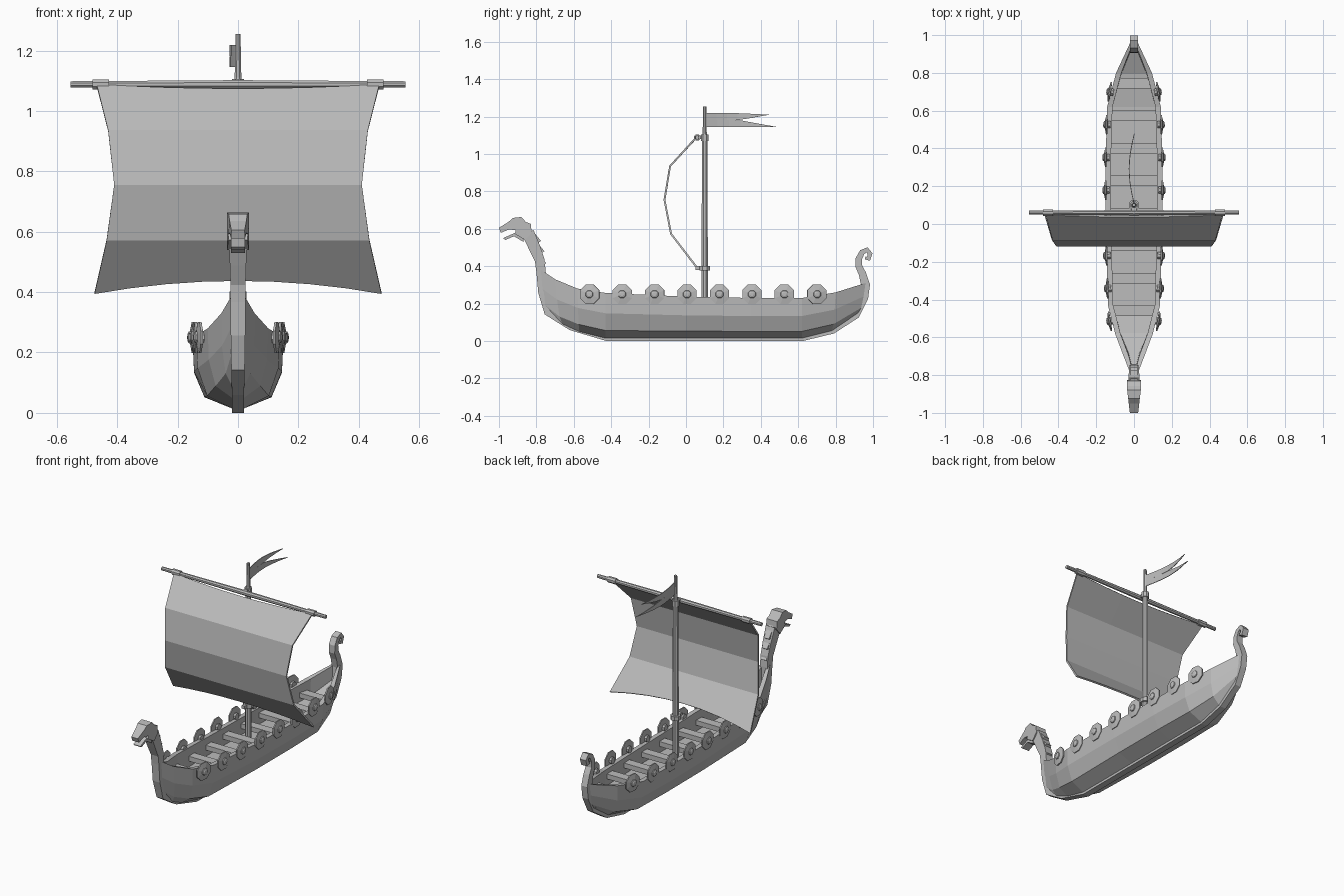
import bpy, bmesh, math
from mathutils import Vector, Matrix

cube = bpy.data.objects.get("Cube")
if cube:
    bpy.data.objects.remove(cube, do_unlink=True)

wood = bpy.data.materials.new("plain_grey")
wood.use_nodes = True
grey = (0.5, 0.5, 0.5, 1)
wood.diffuse_color = grey
wood.node_tree.nodes["Principled BSDF"].inputs["Base Color"].default_value = grey


def make_object(name, bm):
    bmesh.ops.recalc_face_normals(bm, faces=bm.faces)
    mesh = bpy.data.meshes.new(name)
    bm.to_mesh(mesh)
    bm.free()
    mesh.materials.append(wood)
    obj = bpy.data.objects.new(name, mesh)
    bpy.context.collection.objects.link(obj)
    return obj


def loft(name, rings, closed=True):
    """Skin a row of matching rings; closed rings also get end caps."""
    bm = bmesh.new()
    rows = [[bm.verts.new(p) for p in ring] for ring in rings]
    count = len(rows[0])
    for a, b in zip(rows, rows[1:]):
        for i in range(count if closed else count - 1):
            j = (i + 1) % count
            bm.faces.new((a[i], a[j], b[j], b[i]))
    if closed:
        bm.faces.new(rows[0])
        bm.faces.new(rows[-1])
    return make_object(name, bm)


def ribbon(name, path):
    """Box section swept along (y, z, half depth, half width)."""
    rings = []
    for i, (y, z, depth, width) in enumerate(path):
        before, after = path[max(i - 1, 0)], path[min(i + 1, len(path) - 1)]
        along = Vector((after[0] - before[0], after[1] - before[1])).normalized()
        ny, nz = -along.y * depth, along.x * depth
        rings.append([(side * width, y + s * ny, z + s * nz)
                      for side, s in ((-1, -1), (1, -1), (1, 1), (-1, 1))])
    return loft(name, rings)


def slab(name, outline, width):
    """Side outline extruded across the ship; width is a function of y."""
    return loft(name, [[(s * width(y), y, z) for y, z in outline] for s in (-1, 1)])


def turned(name, profile, sides, matrix):
    """Lathe (radius, height) pairs about the local z axis."""
    rings = [[matrix @ Vector((r * math.cos(a), r * math.sin(a), h))
              for a in (math.tau * (k + 0.5) / sides for k in range(sides))]
             for r, h in profile]
    return loft(name, rings)


def lerp(a, b, t):
    return a + (b - a) * t


# Hull stations: rail y, keel y, half beam, rail z, keel z
stations = [
    (-.79, -.745, .02, .39, .16), (-.70, -.66, .055, .33, .09),
    (-.58, -.57, .10, .28, .05), (-.43, -.43, .138, .257, .015),
    (0, 0, .15, .237, .015), (.35, .35, .15, .23, .015),
    (.62, .62, .142, .23, .015), (.80, .78, .095, .26, .055),
    (.96, .92, .02, .31, .15)]


def beam_at(y):
    for a, b in zip(stations, stations[1:]):
        if a[0] <= y <= b[0]:
            return lerp(a[2], b[2], (y - a[0]) / (b[0] - a[0]))
    return 0.02


# Hull: planked outside, rail, inner wall and deck in one skin
rings = []
for rail_y, keel_y, beam, rail_z, keel_z in stations:
    inner = max(beam - 0.028, 0.005)
    deck = max(0.5, (0.13 - keel_z) / (rail_z - keel_z))
    half = [(inner, deck), (inner, 1), (beam, 1), (max(beam * .97, .02), .55),
            (max(beam * .74, .02), .17), (.02, 0)]
    half = [(x, lerp(keel_y, rail_y, t ** .5), lerp(keel_z, rail_z, t)) for x, t in half]
    rings.append(half + [(-x, y, z) for x, y, z in reversed(half)])
loft("hull", rings)

# Keel, stem and neck, sternpost with curl
ribbon("keel_and_stem", [
    (-.845, .58, .033, .03), (-.81, .50, .031, .027), (-.782, .43, .026, .025),
    (-.775, .37, .025, .025), (-.768, .26, .022, .024), (-.74, .155, .02, .022),
    (-.615, .075, .018, .02), (-.425, .018, .018, .02), (.625, .018, .018, .02),
    (.785, .057, .018, .02), (.91, .14, .02, .02), (.952, .23, .022, .02),
    (.96, .30, .024, .02), (.943, .36, .02, .02), (.924, .40, .018, .02),
    (.924, .44, .017, .02), (.942, .475, .015, .02), (.968, .487, .014, .02),
    (.984, .467, .013, .02), (.976, .438, .012, .02), (.958, .445, .008, .018)])

# Beast head, jaw and mane
def taper(y):
    return lerp(.022, .036, min((y + 1) / .12, 1))


slab("beast_head", [
    (-1, .605), (-.95, .636), (-.925, .658), (-.88, .663), (-.857, .637),
    (-.83, .626), (-.825, .58), (-.86, .54), (-.915, .573), (-.91, .592),
    (-.945, .597), (-.99, .578)], taper)
slab("lower_jaw", [(-.978, .55), (-.966, .54), (-.92, .56), (-.87, .53),
                   (-.86, .575), (-.915, .578)], lambda y: .024)
for y, z in ((-.775, .535), (-.757, .48), (-.747, .415)):
    slab("mane_crest", [(y - .05, z + .06), (y, z), (y - .03, z - .02)], lambda y: .018)

# Rowing benches
for i in range(8):
    y = 0.745 - i * 0.172
    reach = beam_at(y) - 0.02
    slab("bench", [(y - .027, .17), (y + .027, .17), (y + .027, .2), (y - .027, .2)],
         lambda _, reach=reach: reach)

# Round shields along both rails
for i in range(8):
    y = -0.515 + i * 0.1735
    slope = (beam_at(y + .04) - beam_at(y - .04)) / .08
    for side in (-1, 1):
        out = Vector((side, -slope * .6, 0)).normalized()
        place = Matrix.Translation((side * (max(beam_at(y), .128) - .002), y, .25))
        place = place @ out.to_track_quat("Z", "Y").to_matrix().to_4x4()
        turned("shield", [(.02, -.018), (.02, -.004), (.056, -.002), (.056, .005),
                          (.022, .011), (.02, .016), (.01, .02)], 8, place)

# Mast with collars
mast = Matrix.Translation((0, .1, 0))
turned("mast", [(.019, .1), (.016, 1.1), (.012, 1.11), (.009, 1.255)], 8, mast)
turned("lower_collar", [(.03, .377), (.03, .402)], 8, mast)
turned("upper_collar", [(.022, 1.07), (.022, 1.105)], 8, mast)
slab("lower_bracket", [(.05, .38), (.1, .38), (.1, .4), (.05, .4)], lambda y: .01)
slab("yard_bracket", [(.06, 1.08), (.1, 1.08), (.1, 1.1), (.06, 1.1)], lambda y: .012)

# Yard and its sleeves
across = Matrix.Translation((0, .06, 1.088)) @ Matrix.Rotation(math.pi / 2, 4, "Y")
turned("yard", [(.011, -.555), (.015, 0), (.011, .555)], 8, across)
for side in (-1, 1):
    turned("yard_sleeve", [(.018, side * .428), (.018, side * .482)], 8, across)

# Billowing sail: y, z, half width, forward and upward bow at the middle
sail_rows = [(.052, 1.085, .468, -.012, -.014), (-.085, .935, .43, 0, 0),
             (-.115, .755, .41, 0, 0), (-.08, .573, .435, 0, 0),
             (.055, .397, .475, -.033, .043)]
columns = [k / 4 for k in range(-4, 5)]
sail = loft("sail", [[(u * w, y + dy * (1 - u * u), z + dz * (1 - u * u)) for u in columns]
                     for y, z, w, dy, dz in sail_rows], closed=False)
thick = sail.modifiers.new("cloth", "SOLIDIFY")
thick.thickness = 0.01
thick.offset = 0

# Swallow-tailed pennant, rippling sideways
def ripple(y):
    return -.028 * math.sin(math.pi * min((y - .1) / .38, 1))


for name, edge, tip in (("pennant_top", 1.218, .445), ("pennant_bottom", 1.145, .48)):
    cloth = []
    for k in range(7):
        t = k / 6
        y = lerp(.105, tip, t)
        past = max(0, (y - .285) / (tip - .285))
        end = edge - .008 if edge > 1.2 else edge
        outer = lerp(edge, end, past)
        middle = lerp(1.181, end, min(past, .98))
        cloth.append([(ripple(y), y, outer), (ripple(y), y, middle)])
    flag = loft(name, cloth, closed=False)
    flag.modifiers.new("cloth", "SOLIDIFY").thickness = 0.004
